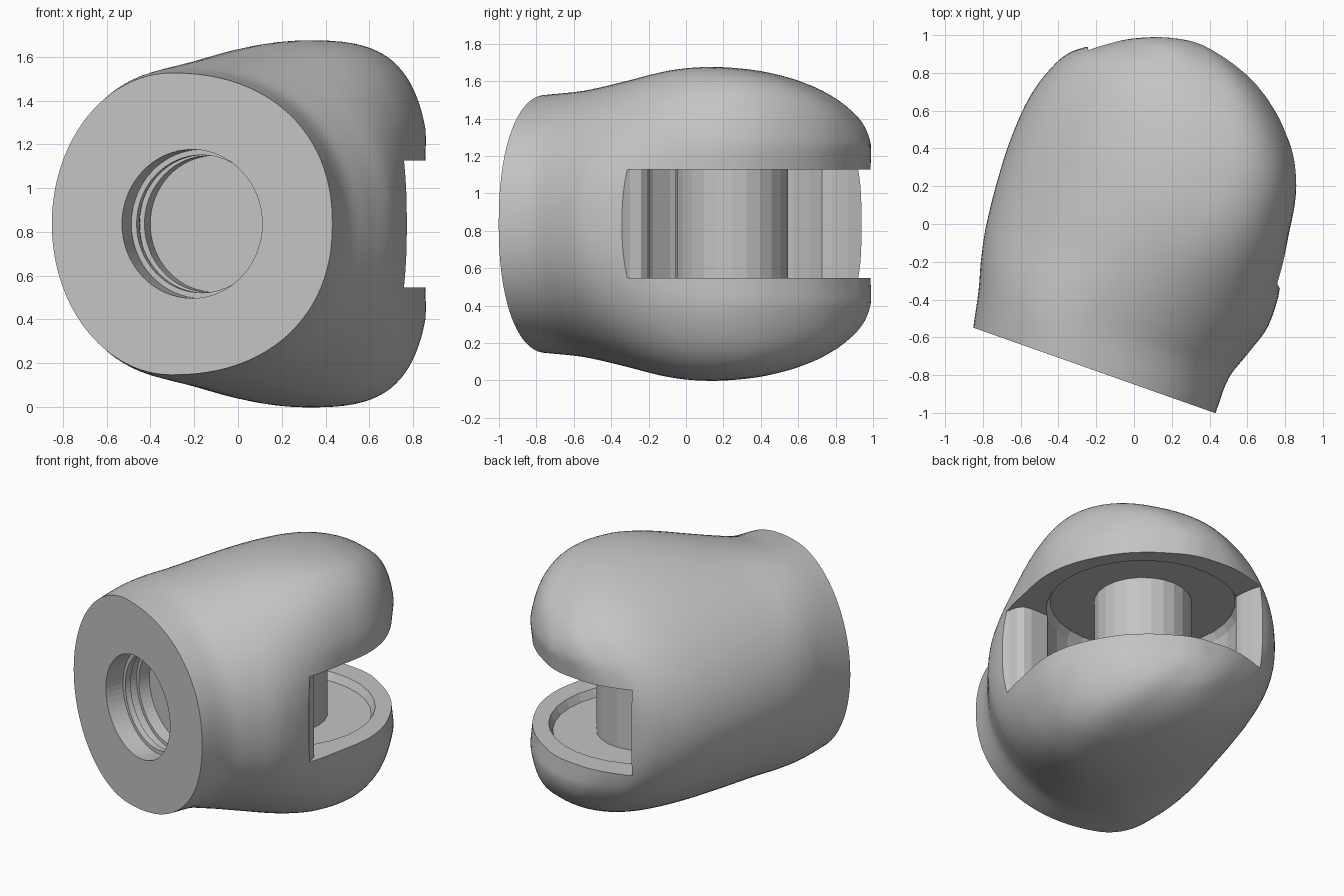
import bpy, bmesh, math
from mathutils import Vector

cube = bpy.data.objects.get("Cube")
if cube:
    bpy.data.objects.remove(cube)

MID = 0.837                                   # height of the symmetry plane
FACE = Vector((-0.21, -0.775, MID))           # centre of the flat front face
AXIS = Vector((0.333, 0.943, 0)).normalized() # from the face into the body
SIDE = Vector((AXIS.y, -AXIS.x, 0))
UP = Vector((0, 0, 1))
PIN = Vector((0.135, 0.245, MID))             # centre of the post
OUT = Vector((1, 1, 0)).normalized()          # direction the slot opens
SLOT = 0.29                                   # half height of the slot
LIP = 0.42                                    # half height where the jaws are widest

grey = bpy.data.materials.new("plain grey")
grey.use_nodes = True
grey.diffuse_color = (0.55, 0.55, 0.55, 1)
grey.node_tree.nodes["Principled BSDF"].inputs["Base Color"].default_value = (0.55, 0.55, 0.55, 1)


def make(name, bm):
    bmesh.ops.recalc_face_normals(bm, faces=bm.faces)
    mesh = bpy.data.meshes.new(name)
    bm.to_mesh(mesh)
    bm.free()
    mesh.materials.append(grey)
    obj = bpy.data.objects.new(name, mesh)
    bpy.context.collection.objects.link(obj)
    return obj


def loft(name, rings, smooth=False):
    """Skin closed rings of points and cap both ends."""
    bm = bmesh.new()
    loops = [[bm.verts.new(p) for p in ring] for ring in rings]
    count = len(loops[0])
    for a, b in zip(loops, loops[1:]):
        for i in range(count):
            j = (i + 1) % count
            bm.faces.new((a[i], a[j], b[j], b[i])).smooth = smooth
    bm.faces.new(loops[0])
    bm.faces.new(loops[-1])
    return make(name, bm)


def turned(name, profile, origin, u, v, axis, sides):
    """Solid of revolution from (radius, distance) pairs."""
    angles = [math.tau * i / sides for i in range(sides)]
    return loft(name, [[origin + axis * d + (u * math.cos(a) + v * math.sin(a)) * r
                        for a in angles] for r, d in profile])


def cut(target, cutter):
    cutter.hide_render = True
    mod = target.modifiers.new("cut", 'BOOLEAN')
    mod.operation = 'DIFFERENCE'
    mod.solver = 'EXACT'
    mod.object = cutter
    bpy.context.view_layer.objects.active = target
    bpy.ops.object.modifier_apply(modifier=mod.name)
    bpy.data.objects.remove(cutter)


def spline(rows, steps):
    """Catmull-Rom through rows with uneven spacing in the first column."""
    out = []
    for k in range(len(rows) - 1):
        p, q = rows[k], rows[k + 1]
        o, r = rows[max(k - 1, 0)], rows[min(k + 2, len(rows) - 1)]
        h = q[0] - p[0]
        for n in range(steps):
            t = n / steps
            row = [p[0] + h * t]
            for c in range(1, len(p)):
                m0 = (q[c] - o[c]) / (q[0] - o[0]) * h
                m1 = (r[c] - p[c]) / (r[0] - p[0]) * h
                row.append((2*t**3 - 3*t**2 + 1) * p[c] + (t**3 - 2*t**2 + t) * m0
                           + (3*t**2 - 2*t**3) * q[c] + (t**3 - t**2) * m1)
            out.append(row)
    return out + [list(rows[-1])]


# Body: distance from face, left edge, right edge, half height, crest,
# squareness of the left and right halves
stations = [
    (0, -.68, .68, .69, -.1, 2, 2.2),
    (.2, -.72, .685, .71, -.12, 2.1, 2.15),
    (.35, -.76, .735, .734, -.06, 2.1, 2.15),
    (.53, -.795, .79, .768, .03, 2, 2.2),
    (.8, -.82, .78, .82, .15, 1.95, 2.5),
    (1.02, -.825, .755, .839, .2, 1.95, 2.8),
    (1.25, -.805, .715, .825, .2, 2, 3),
    (1.43, -.75, .635, .785, .17, 2.1, 3),
    (1.58, -.66, .51, .722, .12, 2.2, 3),
    (1.7, -.5, .36, .635, .05, 2.4, 3),
    (1.775, -.34, .2, .535, -.03, 2.8, 3),
    (1.815, -.18, .04, .42, -.06, 3, 3),
    (1.828, -.12, -.02, .25, -.07, 3, 3),
]


def section(s, left, right, height, crest, left_power, right_power):
    ring = []
    for i in range(96):
        a = math.tau * i / 96
        power = right_power if math.cos(a) > 0 else left_power
        c, z = (math.copysign(abs(f) ** (2 / power), f) for f in (math.cos(a), math.sin(a)))
        w = crest + c * (right - crest if c > 0 else crest - left)
        p = FACE + AXIS * s + SIDE * w + UP * height * z
        # roll the jaws inward towards the slot
        reach = min(max((p - PIN).dot(OUT) / .3, 0), 1)
        ring.append(p - OUT * reach * .05 * max(0, 1 - (height * z / LIP) ** 2))
    return ring


body = loft("body", [section(*row) for row in spline(stations, 5)], smooth=True)

# Stepped socket in the front face
cut(body, turned("socket_cutter",
                 [(.34, -.1), (.34, .13), (.315, .13), (.315, .17), (.335, .17),
                  (.335, .23), (.312, .23), (.312, .31)],
                 FACE, SIDE, UP, AXIS, 64))

# Open quarter slot with rounded wall ends
outline = [(-.21, -.195), (.66, -.195), (.71, -.208), (.74, -.24), (.752, -.3), (.78, -.36),
           (2, -.36), (2, 2), (-.31, 2), (-.31, 1), (-.25, .95), (-.225, .87), (-.21, .78)]
cut(body, loft("slot_cutter", [[(x, y, MID + z) for x, y in outline] for z in (-SLOT, SLOT)]))

# Round pocket, sunk slightly into both jaws
X, Y = Vector((1, 0, 0)), Vector((0, 1, 0))
depth = SLOT + .05
cut(body, turned("pocket_cutter", [(.57, -depth), (.595, -SLOT), (.595, SLOT), (.57, depth)],
                 PIN, X, Y, UP, 32))

# Post across the slot
turned("post", [(.3, -depth - .02), (.3, depth + .02)], PIN, X, Y, UP, 24)
